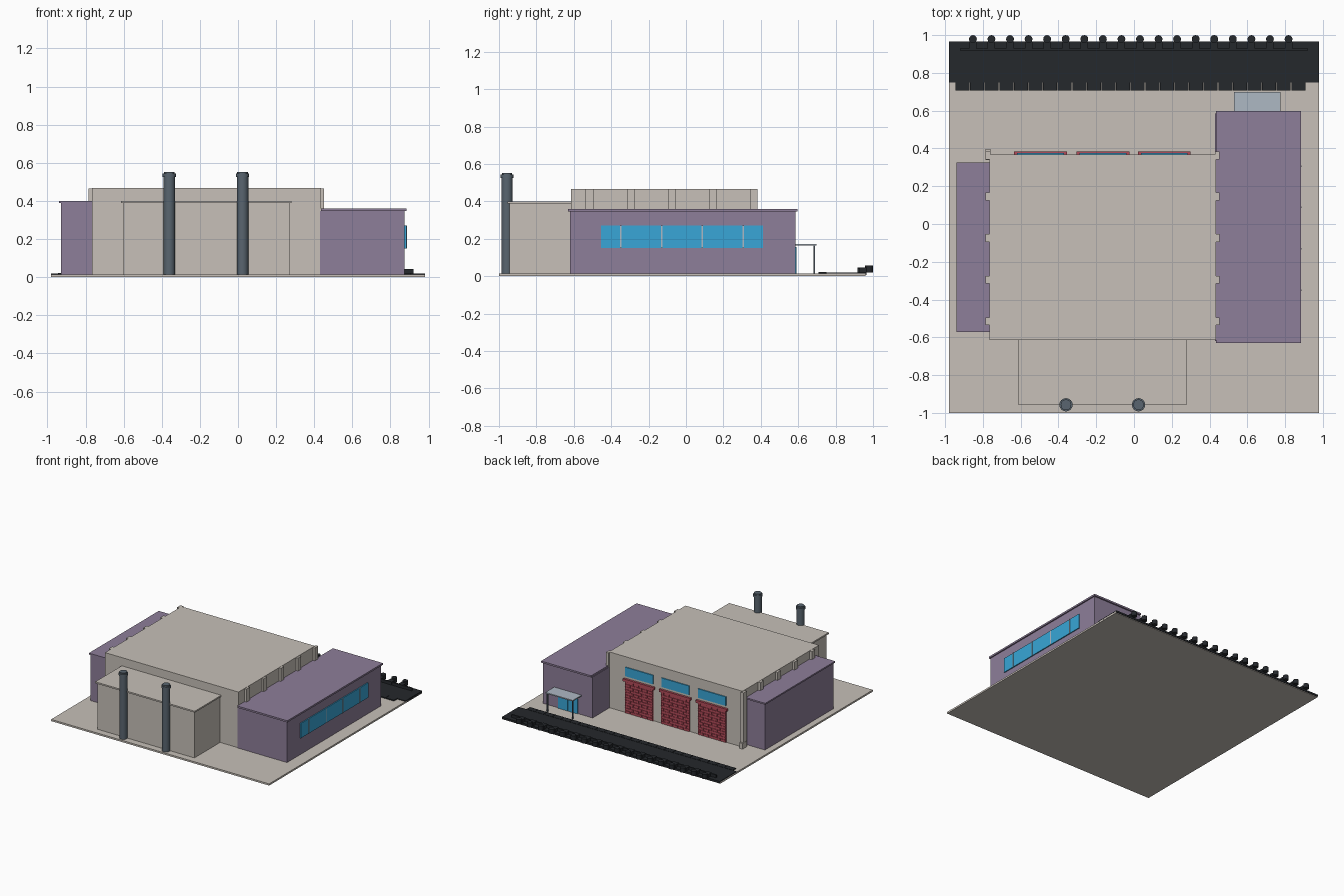
import bpy, bmesh, math
from mathutils import Matrix, Vector

if "Cube" in bpy.data.objects:
    bpy.data.objects.remove(bpy.data.objects["Cube"])

def material(name, r, g, b):
    m = bpy.data.materials.new(name)
    m.diffuse_color = (r, g, b, 1)
    m.use_nodes = True
    m.node_tree.nodes["Principled BSDF"].inputs["Base Color"].default_value = m.diffuse_color
    return m

BEIGE = material("beige", .57, .53, .48)
PURPLE = material("purple", .27, .21, .32)
BLUE = material("glass_blue", .04, .38, .68)
RED = material("brick_red", .45, .07, .10)
STEEL = material("steel", .10, .13, .16)
BLACK = material("black", .018, .021, .025)
PALE = material("pale_metal", .42, .48, .55)

def finish(name, bm, mat):
    mesh = bpy.data.meshes.new(name)
    bm.to_mesh(mesh)
    bm.free()
    mesh.materials.append(mat)
    ob = bpy.data.objects.new(name, mesh)
    bpy.context.collection.objects.link(ob)
    return ob

def add_box(bm, x0, x1, y0, y1, z0, z1):
    c = Vector(((x0 + x1) / 2, (y0 + y1) / 2, (z0 + z1) / 2))
    s = Matrix.Diagonal((x1 - x0, y1 - y0, z1 - z0, 1))
    bmesh.ops.create_cube(bm, size=1, matrix=Matrix.Translation(c) @ s)

def boxes(name, mat, items):
    bm = bmesh.new()
    for b in items:
        add_box(bm, *b)
    return finish(name, bm, mat)

def cylinders(name, mat, items, segments=24):
    bm = bmesh.new()
    for x, y, z0, z1, r in items:
        bmesh.ops.create_cone(bm, cap_ends=True, segments=segments, radius1=r, radius2=r,
                              depth=z1 - z0, matrix=Matrix.Translation((x, y, (z0 + z1) / 2)))
    ob = finish(name, bm, mat)
    for p in ob.data.polygons:
        p.use_smooth = abs(p.normal.z) < .5
    ob.data.set_sharp_from_angle(angle=math.radians(40))
    return ob

G = .014  # top of the base plate

# base plate and main volumes
boxes("base_plate", BEIGE, [(-.98, .98, -1, .96, 0, G)])
boxes("main_hall", BEIGE, [(-.765, .435, -.615, .367, G, .467)])
boxes("boiler_annex", BEIGE, [(-.60, .27, -.945, -.615, G, .388)])
boxes("boiler_annex_roof", BEIGE, [(-.615, .28, -.955, -.615, .388, .40)])
boxes("right_wing", PURPLE, [(.43, .875, -.62, .585, G, .346)])
boxes("right_wing_roof", PURPLE, [(.435, .885, -.63, .597, .346, .36)])
boxes("left_wing", PURPLE, [(-.93, -.765, -.565, .315, G, .388)])
boxes("left_wing_roof", PURPLE, [(-.94, -.765, -.572, .325, .388, .40)])

# wall piers along both long sides of the hall
piers = []
for y in (-.515, -.295, -.075, .145, .362):
    piers.append((-.785, -.76, y - .021, y + .021, G, .465))
    piers.append((.43, .452, y - .021, y + .021, G, .465))
boxes("hall_piers", BEIGE, piers)
boxes("corner_pier_foot", BEIGE, [(-.787, -.76, .34, .398, G, .06)])

# chimneys with caps
stacks, caps = [], []
for x in (-.36, .024):
    stacks.append((x, -.957, G, .53, .03))
    caps.append((x, -.957, .525, .543, .035))
    caps.append((x, -.957, .543, .553, .028))
cylinders("chimney_stacks", STEEL, stacks)
cylinders("chimney_caps", STEEL, caps)

# ribbon window on the right wing
boxes("ribbon_window", BLUE, [(.87, .883, -.455, .412, .15, .27)])
boxes("ribbon_window_bars", PALE, [(.87, .886, y - .004, y + .004, .15, .27)
                                   for y in (-.35, -.13, .088, .305)])

# three brick bays with lintels and high windows
backs, bricks, lintels, panes = [], [], [], []
for cx in (-.495, -.165, .16):
    w, rows, cols = .127, 12, 5
    backs.append((cx - w, cx + w, .36, .373, G, .272))
    h, step = (.272 - G) / rows, 2 * w / cols
    for r in range(rows):
        z = G + r * h
        for c in range(cols + r % 2):
            a = cx - w + (c - .5 * (r % 2)) * step
            bricks.append((max(a, cx - w) + .002, min(a + step, cx + w) - .002,
                           .365, .377, z + .0015, z + h - .0015))
    lintels.append((cx - .14, cx + .14, .36, .385, .272, .292))
    panes.append((cx - .124, cx + .124, .36, .375, .312, .385))
boxes("bay_backing", RED, backs)
boxes("bay_bricks", RED, bricks)
boxes("bay_lintels", RED, lintels)
boxes("bay_windows", BLUE, panes)

# entrance with canopy and posts
boxes("entrance_doors", BLUE, [(.562, .648, .58, .592, G, .155), (.652, .738, .58, .592, G, .155)])
boxes("entrance_canopy", PALE, [(.53, .775, .585, .698, .164, .173)])
boxes("canopy_posts", STEEL, [(x - .004, x + .004, .682, .69, G, .164) for x in (.54, .765)])

# dark road strip with kerb blocks
boxes("road_strip", BLACK, [(-.98, .98, .75, .965, .005, .02)])
boxes("kerb_blocks", BLACK, [(-.945 + i * .0773, -.945 + i * .0773 + .074, .708, .752, G, .022)
                             for i in range(24)])
boxes("low_wall", BLACK, [(-.92, .92, .918, .93, .018, .043)])

# row of bollards along the outer edge
xs = [-.853 + i * .0983 for i in range(18)]
boxes("bollard_blocks", BLACK, [(x - .02, x + .02, .916, .965, .018, .046) for x in xs])
cylinders("bollards", BLACK, [(x, .979, .02, .056, .021) for x in xs], 12)
